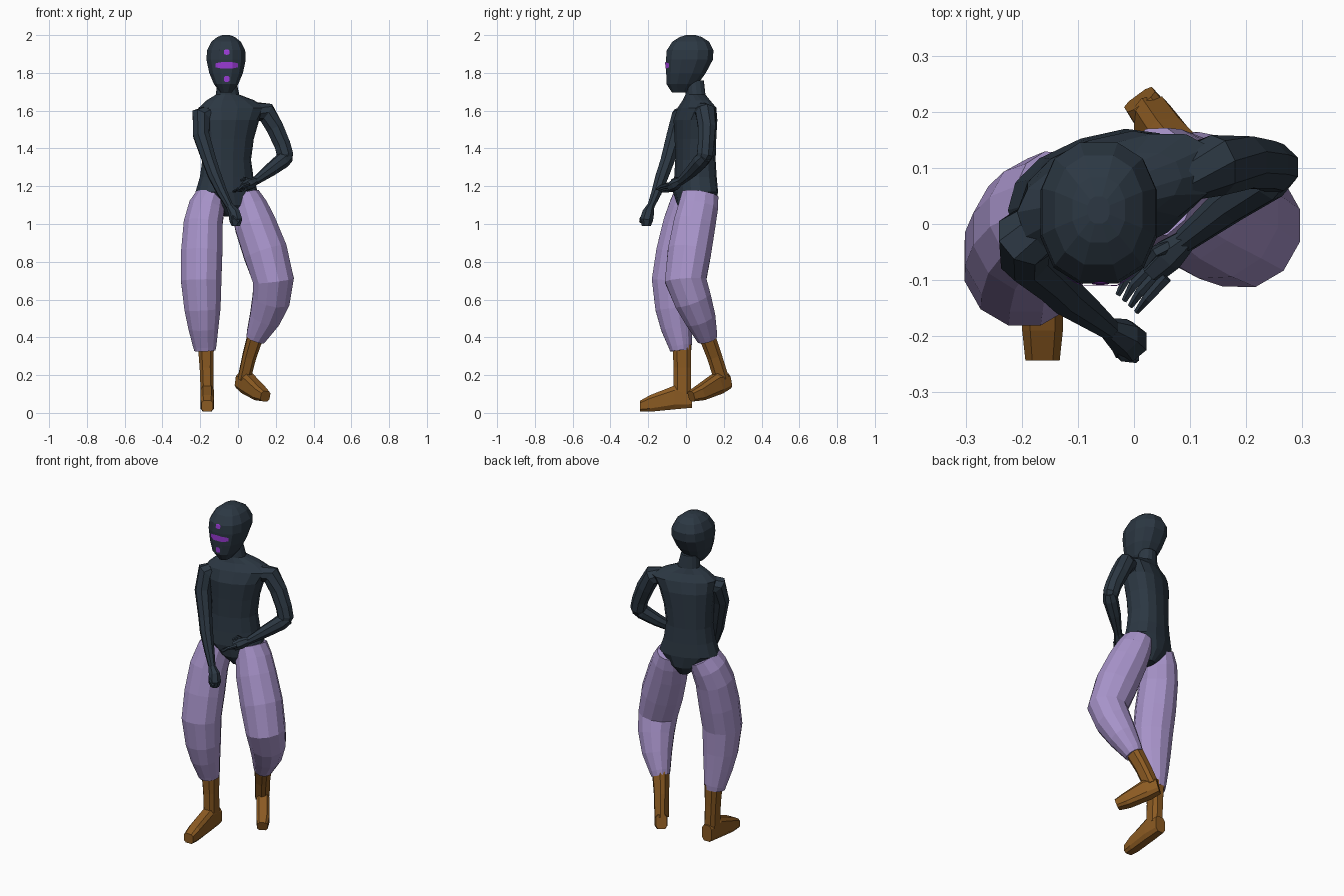
import bpy, bmesh, math
from mathutils import Vector
from mathutils.bvhtree import BVHTree


def material(name, rgb):
    m = bpy.data.materials.new(name)
    m.diffuse_color = (*rgb, 1)
    return m


DARK = material("dark slate", (0.025, 0.039, 0.056))
LILAC = material("lilac cloth", (0.39, 0.295, 0.59))
BROWN = material("brown leather", (0.258, 0.103, 0.016))
PURPLE = material("bright purple", (0.33, 0.045, 0.68))


def finish(bm, name, mat):
    bmesh.ops.recalc_face_normals(bm, faces=bm.faces)
    me = bpy.data.meshes.new(name)
    bm.to_mesh(me)
    bm.free()
    me.materials.append(mat)
    ob = bpy.data.objects.new(name, me)
    bpy.context.collection.objects.link(ob)
    return ob


def loft(name, sections, mat, n=10, side=(1, 0, 0), axis=None, p=2.0):
    """Closed skin through rings (x, y, z, half width, half depth).
    Rings stand across the path, or across 'axis' when it is given."""
    bm = bmesh.new()
    pts = [Vector(s[:3]) for s in sections]
    rings = []
    for i, s in enumerate(sections):
        a, b = pts[max(i - 1, 0)], pts[min(i + 1, len(pts) - 1)]
        t = Vector(axis) if axis else (b - a).normalized()
        u = Vector(side)
        u = (u - t * u.dot(t)).normalized()
        v = t.cross(u)
        ring = []
        for k in range(n):
            ang = math.tau * (k + 0.5) / n
            c, d = math.cos(ang), math.sin(ang)
            c = math.copysign(abs(c) ** (2 / p), c)
            d = math.copysign(abs(d) ** (2 / p), d)
            ring.append(bm.verts.new(pts[i] + u * c * s[3] + v * d * s[4]))
        rings.append(ring)
    for r, q in zip(rings, rings[1:]):
        for k in range(n):
            bm.faces.new((r[k], r[(k + 1) % n], q[(k + 1) % n], q[k]))
    bm.faces.new(rings[0])
    bm.faces.new(rings[-1])
    return finish(bm, name, mat)


def limb(name, path, mat, n=8):
    return loft(name, [(*s, s[3]) for s in path], mat, n)


UP = (0, 0, 1)
TWIST = (math.cos(math.radians(19)), math.sin(math.radians(19)), 0)

# torso with neck, turned a little about z
loft("torso", [
    (-0.035, 0.055, 1.04, 0.035, 0.055), (-0.045, 0.055, 1.10, 0.09, 0.10),
    (-0.06, 0.05, 1.17, 0.168, 0.108), (-0.06, 0.05, 1.25, 0.143, 0.104),
    (-0.06, 0.05, 1.34, 0.13, 0.10), (-0.055, 0.05, 1.45, 0.14, 0.102),
    (-0.045, 0.05, 1.55, 0.16, 0.105), (-0.03, 0.058, 1.615, 0.185, 0.085),
    (-0.04, 0.055, 1.655, 0.13, 0.06), (-0.055, 0.05, 1.685, 0.062, 0.05),
    (-0.06, 0.045, 1.76, 0.05, 0.048)], DARK, 14, TWIST, UP, 2.3)

# head
head = loft("head", [
    (-0.063, -0.03, 1.695, 0.03, 0.045), (-0.063, -0.02, 1.74, 0.066, 0.085),
    (-0.063, 0.0, 1.80, 0.092, 0.108), (-0.063, 0.018, 1.87, 0.107, 0.128),
    (-0.063, 0.022, 1.92, 0.104, 0.127), (-0.063, 0.025, 1.965, 0.08, 0.10),
    (-0.063, 0.025, 1.99, 0.048, 0.06), (-0.063, 0.025, 2.0, 0.02, 0.025)],
    DARK, 12, (1, 0, 0), UP, 2.4)

# face marks: thin plates laid on the front of the head
hb = bmesh.new()
hb.from_mesh(head.data)
tree = BVHTree.FromBMesh(hb)


def face_mark(name, cx, cz, w, h):
    bm = bmesh.new()
    cols = []
    for i in range(9):
        f = i / 4 - 1
        hh = h * max(0.35, (1 - f ** 4)) ** 0.5
        col = []
        for j in range(5):
            x, z = cx + f * w, cz + hh * (j / 2 - 1)
            hit = tree.ray_cast(Vector((x, -1, z)), Vector((0, 1, 0)))[0]
            col.append(bm.verts.new((x, hit.y - 0.004, z)))
        cols.append(col)
    for a, b in zip(cols, cols[1:]):
        for j in range(4):
            bm.faces.new((a[j], b[j], b[j + 1], a[j + 1]))
    finish(bm, name, PURPLE)


face_mark("brow_mark", -0.06, 1.91, 0.015, 0.014)
face_mark("eye_band", -0.06, 1.84, 0.06, 0.017)
face_mark("chin_mark", -0.06, 1.768, 0.014, 0.016)
hb.free()

# straight arm with fist
limb("straight_arm", [
    (-0.12, 0.02, 1.595, 0.045), (-0.195, -0.025, 1.57, 0.055),
    (-0.195, -0.06, 1.47, 0.046), (-0.15, -0.10, 1.33, 0.039),
    (-0.125, -0.125, 1.26, 0.037), (-0.085, -0.155, 1.17, 0.029),
    (-0.04, -0.19, 1.085, 0.019)], DARK)
limb("fist", [
    (-0.045, -0.187, 1.095, 0.02), (-0.02, -0.2, 1.06, 0.032),
    (-0.01, -0.21, 1.02, 0.036), (-0.01, -0.21, 0.99, 0.024)], DARK, 7)
limb("fist_thumb", [
    (-0.035, -0.205, 1.06, 0.012), (-0.02, -0.235, 1.03, 0.011),
    (0.005, -0.24, 1.01, 0.008)], DARK, 5)

# bent arm with open hand
limb("bent_upper_arm", [
    (0.06, 0.08, 1.605, 0.045), (0.15, 0.105, 1.59, 0.055),
    (0.195, 0.11, 1.51, 0.05), (0.235, 0.105, 1.42, 0.046),
    (0.25, 0.10, 1.365, 0.046), (0.245, 0.085, 1.335, 0.035)], DARK)
limb("bent_forearm", [
    (0.265, 0.105, 1.36, 0.035), (0.235, 0.08, 1.335, 0.043),
    (0.17, 0.035, 1.285, 0.036), (0.09, -0.03, 1.225, 0.022)], DARK)
limb("open_palm", [
    (0.095, -0.026, 1.23, 0.02), (0.06, -0.055, 1.21, 0.031),
    (0.03, -0.085, 1.195, 0.025)], DARK, 7)
for i in range(4):
    d = i - 1.5
    limb("finger_%d" % (i + 1), [
        (0.04 + 0.012 * d, -0.08 - 0.01 * d, 1.195 + 0.01 * d, 0.011),
        (0.005 + 0.012 * d, -0.115 - 0.012 * d, 1.188 + 0.008 * d, 0.009),
        (-0.012 + 0.011 * d, -0.142 - 0.01 * d, 1.178 + 0.004 * d, 0.005)], DARK, 5)
limb("open_thumb", [
    (0.07, -0.04, 1.225, 0.013), (0.035, -0.05, 1.24, 0.011),
    (0.015, -0.075, 1.23, 0.007)], DARK, 5)

# baggy trouser legs
loft("standing_trouser_leg", [
    (-0.14, 0.035, 1.155, 0.078, 0.10), (-0.165, 0.015, 1.09, 0.098, 0.108),
    (-0.185, -0.012, 1.0, 0.106, 0.113), (-0.192, -0.045, 0.85, 0.113, 0.117),
    (-0.195, -0.072, 0.7, 0.111, 0.113), (-0.188, -0.065, 0.55, 0.099, 0.10),
    (-0.183, -0.05, 0.45, 0.082, 0.085), (-0.176, -0.03, 0.355, 0.064, 0.064),
    (-0.175, -0.028, 0.33, 0.058, 0.058)], LILAC, 12)
loft("bent_trouser_leg", [
    (0.04, 0.075, 1.155, 0.075, 0.10), (0.06, 0.065, 1.09, 0.098, 0.108),
    (0.09, 0.045, 1.0, 0.113, 0.115), (0.145, 0.018, 0.85, 0.121, 0.119),
    (0.188, -0.002, 0.7, 0.112, 0.114), (0.175, 0.035, 0.6, 0.103, 0.103),
    (0.142, 0.075, 0.5, 0.085, 0.085), (0.102, 0.105, 0.415, 0.06, 0.062),
    (0.092, 0.112, 0.39, 0.052, 0.054)], LILAC, 12)

# boots: shaft and wedge foot
loft("standing_boot_shaft", [
    (-0.17, -0.022, 0.36, 0.045, 0.052), (-0.167, -0.02, 0.24, 0.038, 0.048),
    (-0.163, -0.02, 0.10, 0.036, 0.05)], BROWN, 8, p=3)
loft("standing_boot_foot", [
    (-0.163, 0.033, 0.075, 0.033, 0.05), (-0.163, -0.06, 0.082, 0.038, 0.066),
    (-0.163, -0.19, 0.05, 0.038, 0.046), (-0.163, -0.243, 0.036, 0.032, 0.03)],
    BROWN, 8, (1, 0, 0), (0, -1, 0), 3.5)
loft("bent_boot_shaft", [
    (0.093, 0.11, 0.41, 0.044, 0.046), (0.06, 0.15, 0.30, 0.038, 0.042),
    (0.032, 0.188, 0.18, 0.035, 0.042)], BROWN, 8, p=3)
loft("bent_boot_foot", [
    (0.01, 0.222, 0.17, 0.032, 0.042), (0.05, 0.168, 0.155, 0.038, 0.058),
    (0.115, 0.075, 0.105, 0.038, 0.042), (0.145, 0.028, 0.088, 0.03, 0.029)],
    BROWN, 8, (0.82, 0.57, 0), p=3.5)
